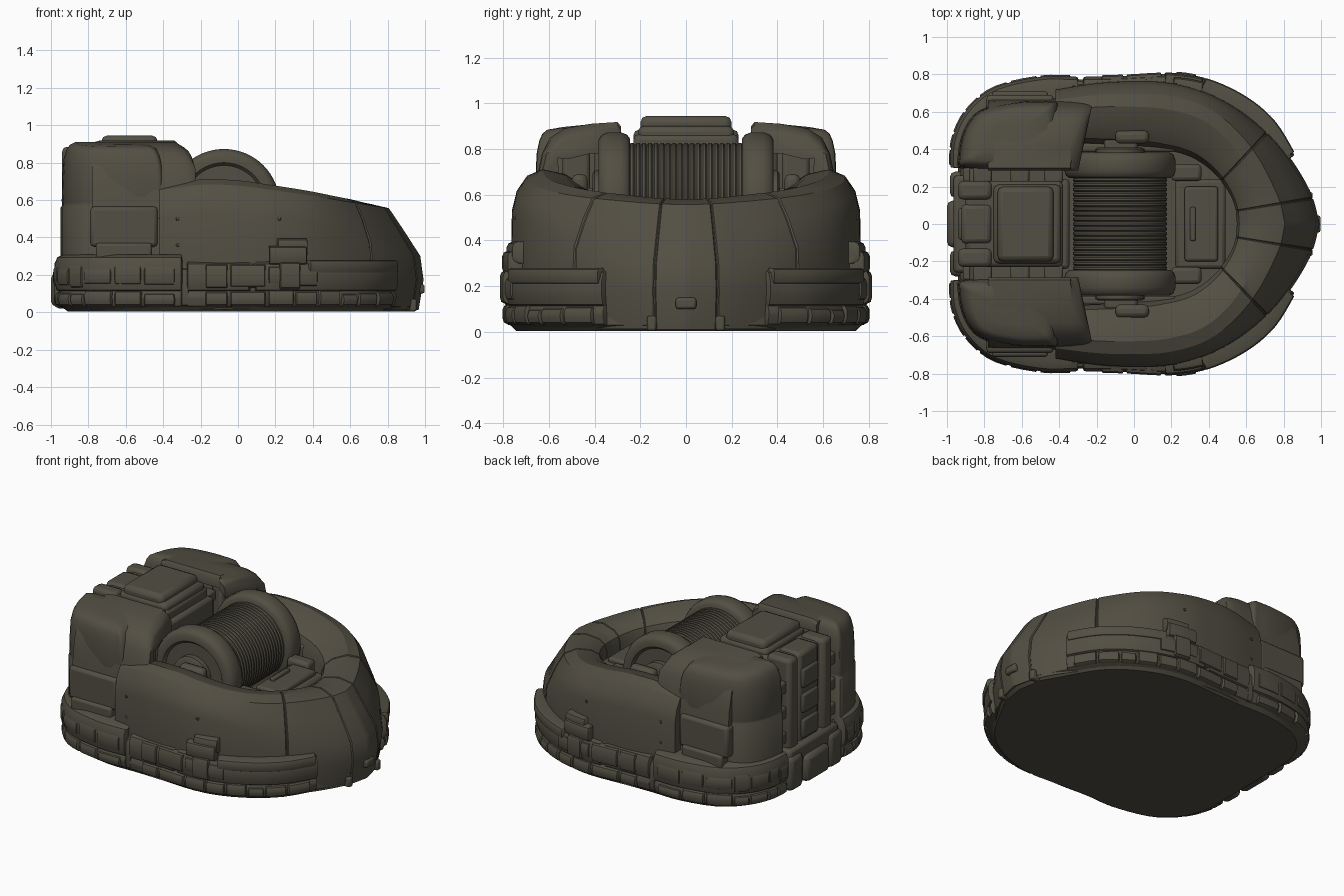
import bpy, bmesh, math, random
from mathutils import Vector

if "Cube" in bpy.data.objects:
    bpy.data.objects.remove(bpy.data.objects["Cube"])

random.seed(4)
MAT = bpy.data.materials.new("dark olive metal")
MAT.diffuse_color = (0.085, 0.077, 0.056, 1)
MAT.use_nodes = True
MAT.node_tree.nodes["Principled BSDF"].inputs["Base Color"].default_value = MAT.diffuse_color


def finish(name, bm, mirror=False, bevel=0, angle=35):
    bmesh.ops.recalc_face_normals(bm, faces=bm.faces)
    me = bpy.data.meshes.new(name)
    bm.to_mesh(me)
    bm.free()
    me.materials.append(MAT)
    ob = bpy.data.objects.new(name, me)
    bpy.context.collection.objects.link(ob)
    bpy.ops.object.select_all(action='DESELECT')
    ob.select_set(True)
    bpy.context.view_layer.objects.active = ob
    bpy.ops.object.shade_smooth_by_angle(angle=math.radians(angle))
    if bevel:
        b = ob.modifiers.new("bevel", 'BEVEL')
        b.width, b.segments = bevel, 2
    if mirror:
        m = ob.modifiers.new("mirror", 'MIRROR')
        m.use_axis = (False, True, False)
    return ob


def loft(name, rings, start=True, end=True, loop=False, **kw):
    bm = bmesh.new()
    vs = [[bm.verts.new(p) for p in r] for r in rings]
    n, k = len(vs[0]), len(vs)
    for i in range(k if loop else k - 1):
        a, b = vs[i], vs[(i + 1) % k]
        for j in range(n):
            bm.faces.new((a[j], a[(j + 1) % n], b[(j + 1) % n], b[j]))
    if start and not loop:
        bm.faces.new(vs[0])
    if end and not loop:
        bm.faces.new(vs[-1])
    return finish(name, bm, **kw)


def box(name, x, y, z, bevel=0.015, mirror=False):
    bm = bmesh.new()
    bmesh.ops.create_cube(bm, size=1)
    for v in bm.verts:
        v.co = Vector((a[0] + (c + .5) * (a[1] - a[0]) for a, c in zip((x, y, z), v.co)))
    return finish(name, bm, mirror, bevel)


def at(pts, t):
    """Smooth curve through pts, t counted in points."""
    n = len(pts)
    i = max(0, min(int(t), n - 2))
    f = t - i
    p = [Vector(pts[max(0, min(k, n - 1))]) for k in (i - 1, i, i + 1, i + 2)]
    return 0.5 * (2 * p[1] + (p[2] - p[0]) * f + (2 * p[0] - 5 * p[1] + 4 * p[2] - p[3]) * f * f
                  + (3 * p[1] - p[0] - 3 * p[2] + p[3]) * f ** 3)


def extrude(name, pts, levels, centre=(0, 0), fall=0, **kw):
    """Stack scaled copies of an outline; levels are (z, scale)."""
    c = Vector(centre)
    rings = []
    for z, s in levels:
        q = [c + (Vector(p) - c) * s for p in pts]
        rings.append([(p.x, p.y, z - (fall * max(0, p.y - .3) if z > .8 else 0)) for p in q])
    return loft(name, rings, **kw)


# Horseshoe hull: outer and inner rim, (x, y, crown height)
OUT = [(-.42, .72, .68), (-.2, .755, .71), (0, .765, .705), (.2, .755, .68), (.42, .69, .65),
       (.62, .57, .62), (.8, .40, .60), (.94, .18, .585), (.992, 0, .58)]
INN = [(-.42, .44), (-.2, .43), (0, .42), (.15, .40), (.3, .36), (.42, .28), (.5, .18), (.54, .09), (.55, 0)]
SIDE = [(.04, .02), (0, .38), (.01, .75), (.07, .87), (.2, .96), (.4, 1), (.7, .97), (.92, .9), (1, .8), (1, .4)]
NOSE = [(.06, .02), (0, .3), (.04, .52), (.26, .78), (.42, .96), (.65, 1), (.88, .97), (.97, .92), (1, .84), (1, .4)]
GROOVES = (5.5, 7.2)
stations = sorted([i / 5 for i in range(41) if all(abs(i / 5 - g) > .07 for g in GROOVES)]
                  + [g + d for g in GROOVES for d in (-.035, -.012, .012, .035)])
rings = []
for t in stations:
    o, i = at(OUT, t), at(INN, t)
    if t == 8:
        o.y = i.y = 0
    w = max(0, min(1, (t - 3.5) / 3.5))
    w = w * w * (3 - 2 * w)
    deep = any(abs(t - g) < .03 for g in GROOVES)
    ring = []
    for a, b in zip(SIDE, NOSE):
        u, h = a[0] + (b[0] - a[0]) * w, a[1] + (b[1] - a[1]) * w
        if deep:
            u, h = u + .03 * (.5 - u), h - .01
        p = o.xy.lerp(i, u)
        ring.append((p.x, p.y, o.z * h))
    rings.append(ring)
loft("hull_ring", rings, end=False, mirror=True, angle=28)

# Solid base under everything
SK = [(-.98, .30), (-.97, .45), (-.90, .60), (-.75, .725), (-.5, .785), (-.28, .785), (-.05, .79),
      (.2, .80), (.4, .765), (.6, .67), (.75, .54), (.86, .36)]
half = [at(SK, k / 3) for k in range(34)] + [Vector((.96, .18))]
outline = half + [Vector((.99, 0))] + [Vector((p.x, -p.y)) for p in reversed(half)]
extrude("base_plate", outline, [(.005, .93), (.03, .96), (.24, .95), (.28, .92)])
well = [at(INN, k / 3) * 1.03 for k in range(25)]
extrude("well_floor", well + [Vector((p.x, -p.y)) for p in reversed(well[:-1])], [(.2, 1), (.42, 1)])


def skirt(name, t0, t1, z0, z1, out=0, depth=.13, r=.03):
    """Rounded bumper swept along the skirt path."""
    prof = [(-depth, z0), (-r * 1.4, z0), (-r * .3, z0 + r * .6), (0, z0 + r * 1.6), (0, z1 - r * 1.3),
            (-r * .4, z1 - r * .4), (-r * 1.3, z1), (-depth, z1)]
    n = max(2, int((t1 - t0) * 5))
    ts = [t0, t0 + .03] + [t0 + (t1 - t0) * k / n for k in range(1, n)] + [t1 - .03, t1]
    rs = []
    for t in ts:
        d = (at(SK, t + .02) - at(SK, t - .02)).normalized()
        nrm = Vector((-d.y, d.x))
        e = -.012 if t in (t0, t1) else 0
        rs.append([(*(at(SK, t) + nrm * (q + out + e)), z) for q, z in prof])
    return loft(name, rs, mirror=True)


# Skirt bumpers in two tiers, in three sections per side
for part, a, b, top in (("rear", .02, 4.92, .31), ("middle", 5.03, 6.45, .275), ("front", 6.55, 10.95, .275)):
    skirt(part + "_lower_bumper", a, b, .01, .14, -.010, .13, .04)
    skirt(part + "_upper_bumper", a, b, .095, top, .002, .16, .04)
skirt("front_strip", 7.9, 10.85, .205, .28, .01, .1, .015)
skirt("skirt_joint", 4.88, 5.08, .02, .24, -.012, .1)
# Worn armour pads along both tiers
t = .15
while t < 10.4:
    n = random.uniform(.45, .8)
    if not 4.3 < t < 5.05:
        skirt("lower_pad", t, t + n, .03, random.uniform(.10, .125), .002, .07, .02)
        if t < 7.6:
            skirt("upper_pad", t, t + n, random.uniform(.12, .15), random.uniform(.235, .26), .009, .07, .02)
    t += n + .05
# Side bracket
skirt("bracket_upper", 6.85, 7.85, .25, .355, .004, .13, .02)
skirt("bracket_cap", 7.05, 7.9, .30, .395, -.014, .13, .02)
skirt("bracket_lower", 7.1, 7.65, .12, .27, .016, .1, .02)

# Rear corner towers
foot = [(-.91, .30), (-.935, .36), (-.905, .50), (-.82, .605), (-.64, .65), (-.46, .655),
        (-.40, .62), (-.40, .34), (-.43, .30), (-.66, .295)]
ring = foot[-2:] + foot + foot[:2]
foot = [at(ring, 2 + k / 4) for k in range(len(foot) * 4)]
extrude("rear_tower", foot, [(.2, 1.03), (.56, 1.03), (.57, 1.0), (.585, 1.0), (.595, 1.01), (.72, .995), (.82, .975),
                             (.87, .92), (.90, .85), (.915, .74), (.92, .4)],
        centre=(-.67, .46), fall=.1, mirror=True, angle=40)
# Arched shell reaching forward from each tower
ARCH = [(.285, .90), (.30, .918), (.42, .91), (.53, .89), (.595, .85), (.63, .78), (.655, .66), (.67, .5),
        (.58, .5), (.575, .66), (.56, .76), (.52, .81), (.42, .835), (.285, .84)]
arch_rings = []
for x, drop in ((-.78, .012), (-.74, 0), (-.34, 0), (-.28, .012), (-.25, .03), (-.235, .055)):
    arch_rings.append([(x + (.2 * (y - .6) if x > -.3 else 0), y - drop * .35 * (y > .57),
                        z - drop * (z > .8)) for y, z in ARCH])
loft("tower_arch", arch_rings, mirror=True, angle=40)
box("tower_side_plate", (-.79, -.43), (.58, .69), (.35, .565), .02, True)
box("tower_side_foot", (-.76, -.46), (.58, .71), (.28, .37), .015, True)
box("tower_front_pillar", (-.42, -.31), (.42, .54), (.4, .83), .02, True)
box("tower_front_strut", (-.42, -.34), (.31, .40), (.4, .84), .02, True)

# Central rear housing
box("rear_core", (-.88, -.40), (-.34, .34), (.1, .76), .02)
box("rear_housing", (-.90, -.38), (-.23, .23), (.2, .865), .025)
box("top_hatch_base", (-.75, -.39), (-.21, .21), (.83, .90), .025)
box("top_hatch", (-.73, -.43), (-.20, .20), (.86, .945), .03)
box("back_column", (-.94, -.76), (.13, .23), (.12, .885), .025, True)
box("back_centre_column", (-.925, -.76), (-.105, .105), (.2, .88), .025)
for z in (.30, .47, .64):
    box("back_panel", (-.94, -.85), (-.085, .085), (z, z + .13), .015)
    box("tower_clip", (-.915, -.8), (.225, .30), (z + .02, z + .10), .012, True)
for x in (-.86, -.66, -.48):
    box("top_clip", (x, x + .10), (.22, .31), (.74, .81), .012, True)
box("back_bumper_centre", (-1, -.8), (-.125, .125), (.03, .21), .03)
box("back_bumper_side", (-.985, -.8), (.14, .28), (.02, .25), .03, True)
box("back_step", (-.965, -.8), (-.26, .26), (.16, .29), .02)
box("housing_front_ledge", (-.45, -.345), (-.24, .24), (.62, .80), .02)


def lathe(name, prof, n=64, mirror=False):
    """Revolve (y, radius) about the winch axle."""
    rs = []
    for k in range(n):
        a = 2 * math.pi * k / n
        rs.append([(-.075 + r * math.cos(a), y, .575 + r * math.sin(a)) for y, r in prof])
    return loft(name, rs, loop=True, mirror=mirror, angle=50)


# Winch drum with wound cable, flanges and hubs
cable = [(-.26, .1)]
for k in range(19):
    y = -.25 + k * .5 / 19
    cable += [(y, .242), (y + .008, .252), (y + .0185, .252)]
lathe("cable_drum", cable + [(.25, .242), (.26, .1)])
lathe("drum_flange", [(.245, .12), (.245, .27), (.258, .288), (.285, .298), (.34, .298), (.37, .286),
                      (.383, .265), (.383, .225), (.365, .21), (.365, .12)], mirror=True)
lathe("drum_hub", [(.3, .02), (.3, .13), (.40, .13), (.41, .115), (.41, .02)], 32, True)
box("axle_mount", (-.16, .02), (.38, .46), (.42, .63), .02, True)
box("axle_cap", (-.10, .08), (.43, .50), (.58, .69), .025, True)

# Front deck inside the well
box("front_deck", (.22, .49), (-.24, .24), (.4, .50), .02)
box("deck_panel", (.27, .45), (-.20, .20), (.47, .53), .015)
box("deck_handle", (.30, .33), (-.09, .09), (.51, .55), .008)
box("deck_block", (.20, .36), (.23, .32), (.4, .535), .02, True)
box("well_rail", (-.35, .22), (.385, .43), (.4, .56), .012, True)

# Nose fittings
box("nose_latch", (.93, .998), (-.045, .045), (.10, .15), .012)
box("nose_foot", (.80, .955), (.13, .17), (.005, .07), .01, True)

# Small bolts on the hull flank
for t in (.5, 3.1):
    p = at(OUT, t)
    for z in (.36, .50):
        box("hull_bolt", (p.x - .008, p.x + .008), (p.y - .03, p.y + .003), (z - .008, z + .008), .003, True)
